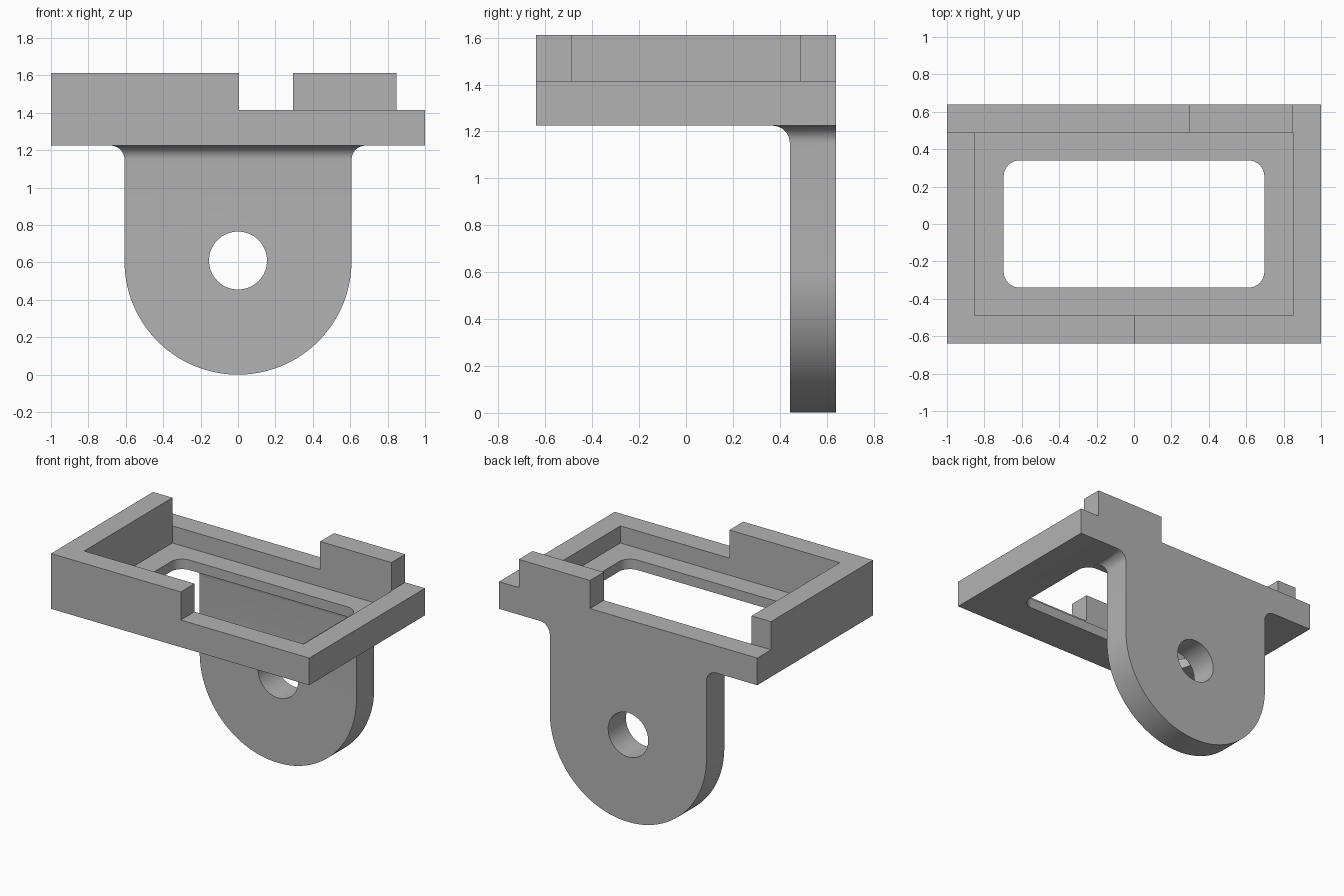
import bpy
import bmesh
import math

cube = bpy.data.objects.get("Cube")
if cube:
    bpy.data.objects.remove(cube, do_unlink=True)

GREY = (0.45, 0.45, 0.45, 1)
mat = bpy.data.materials.new("plain grey")
mat.use_nodes = True
mat.diffuse_color = GREY
mat.node_tree.nodes["Principled BSDF"].inputs["Base Color"].default_value = GREY

BOTTOM, FLOOR, LOW, TOP = 1.225, 1.295, 1.415, 1.612   # frame levels
BACK = 0.64
LUG_R, LUG_FRONT, FILLET = 0.607, 0.443, 0.075


def finish(name, bm):
    bmesh.ops.recalc_face_normals(bm, faces=bm.faces)
    mesh = bpy.data.meshes.new(name)
    bm.to_mesh(mesh)
    bm.free()
    mesh.materials.append(mat)
    obj = bpy.data.objects.new(name, mesh)
    bpy.context.collection.objects.link(obj)
    return obj


def box(name, x, y, z, corner=0):
    """Box between limits, with optional rounded upright edges."""
    bm = bmesh.new()
    bmesh.ops.create_cube(bm, size=1)
    for v in bm.verts:
        v.co = [lim[0] if c < 0 else lim[1] for c, lim in zip(v.co, (x, y, z))]
    if corner:
        upright = [e for e in bm.edges
                   if abs(e.verts[0].co.z - e.verts[1].co.z) > 0.01]
        bmesh.ops.bevel(bm, geom=upright, offset=corner, segments=8,
                        profile=0.5, affect='EDGES')
    return finish(name, bm)


def combine(target, other, operation):
    mod = target.modifiers.new(operation, 'BOOLEAN')
    mod.operation, mod.solver, mod.object = operation, 'EXACT', other
    bpy.ops.object.select_all(action='DESELECT')
    bpy.context.view_layer.objects.active = target
    target.select_set(True)
    bpy.ops.object.modifier_apply(modifier=mod.name)
    bpy.data.objects.remove(other, do_unlink=True)


# Rectangular tray: pocket, rounded window, and lowered rim sections
bracket = box("bracket", (-1, 1), (-BACK, BACK), (BOTTOM, TOP))
cutters = [
    box("pocket", (-0.85, 0.85), (-0.488, 0.488), (FLOOR, 2)),
    box("window", (-0.697, 0.697), (-0.34, 0.34), (1, 2), corner=0.085),
    box("front_step", (0.005, 1.1), (-0.8, -0.4), (LOW, 2)),
    box("side_step", (0.847, 1.1), (-0.8, 0.8), (LOW, 2)),
    box("back_step", (-1.1, 0.295), (0.488, 0.8), (LOW, 2)),
]
for cutter in cutters:
    combine(bracket, cutter, 'DIFFERENCE')

# Round-ended lug: sections (half width, front y, height) lofted upward
sections = []
for i in range(1, 33):
    a = math.pi / 2 * i / 32
    sections.append((LUG_R * math.sin(a), LUG_FRONT, LUG_R * (1 - math.cos(a))))
for i in range(9):
    a = math.pi / 2 * i / 8
    flare = FILLET * (1 - math.cos(a))
    sections.append((LUG_R + flare, LUG_FRONT - flare,
                     BOTTOM - FILLET * (1 - math.sin(a))))
bm = bmesh.new()
rings = [[bm.verts.new(p) for p in ((-w, f, z), (w, f, z), (w, BACK, z), (-w, BACK, z))]
         for w, f, z in sections]
for low, high in zip(rings, rings[1:]):
    for k in range(4):
        n = (k + 1) % 4
        bm.faces.new((low[k], low[n], high[n], high[k]))
bm.faces.new(rings[0])
bm.faces.new(rings[-1])
lug = finish("lug", bm)

# Pin hole through the lug
bpy.ops.mesh.primitive_cylinder_add(vertices=64, radius=0.155, depth=1,
                                    location=(0, 0.54, 0.61),
                                    rotation=(math.pi / 2, 0, 0))
pin = bpy.context.object
pin.data.materials.append(mat)
combine(lug, pin, 'DIFFERENCE')
combine(bracket, lug, 'UNION')

bpy.ops.object.select_all(action='DESELECT')
bracket.select_set(True)
bpy.context.view_layer.objects.active = bracket
bpy.ops.object.shade_smooth_by_angle(angle=math.radians(30))
